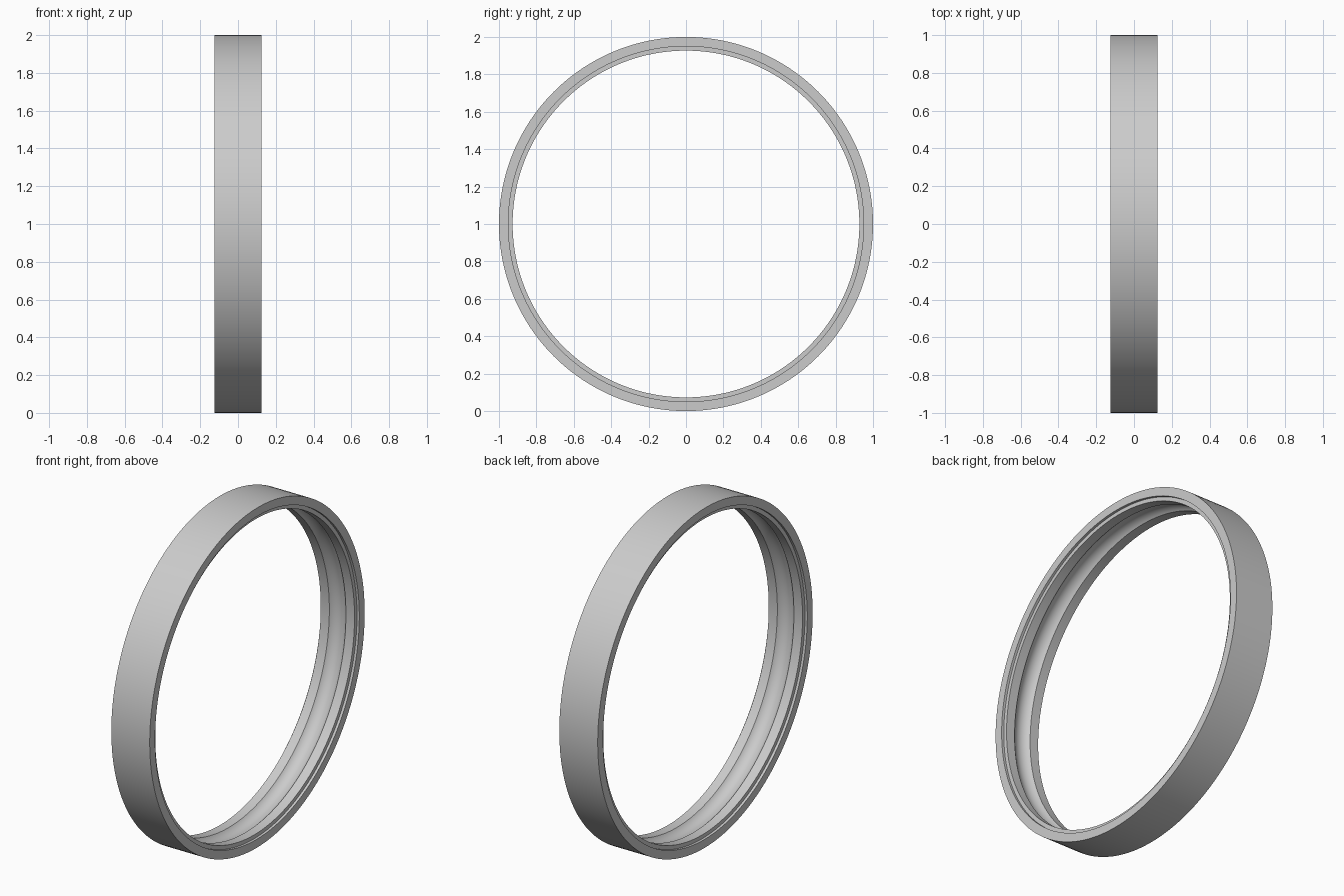
import bpy, bmesh, math
from mathutils import Matrix, Vector

cube = bpy.data.objects.get("Cube")
if cube:
    bpy.data.objects.remove(cube, do_unlink=True)

OUTER, BORE, RECESS = 1.0, 0.927, 0.95   # radii
HALF, STEP, GROOVE = 0.125, 0.11, 0.054  # half widths along the axis
DEPTH = 0.026                            # depth of the rounded groove
SEGMENTS, ARC_STEPS = 192, 16

# Plain grey metal
steel = bpy.data.materials.new("grey metal")
steel.use_nodes = True
grey = (0.6, 0.6, 0.6, 1)
steel.diffuse_color = grey
steel.node_tree.nodes["Principled BSDF"].inputs["Base Color"].default_value = grey

# Rounded groove as a circular arc across the bore
arc_radius = (GROOVE ** 2 + DEPTH ** 2) / (2 * DEPTH)
arc_angle = math.asin(GROOVE / arc_radius)
groove = []
for i in range(ARC_STEPS + 1):
    a = arc_angle * (1 - 2 * i / ARC_STEPS)
    groove.append((arc_radius * math.sin(a),
                   BORE + DEPTH - arc_radius * (1 - math.cos(a))))

# Half section: outer wall, end face, shallow recess, land; mirrored on the far end
side = [(HALF, OUTER), (HALF, RECESS), (STEP, RECESS), (STEP, BORE)]
section = side + groove + [(-x, r) for x, r in reversed(side)]

# Revolve the section about the x axis
bm = bmesh.new()
rings = []
for s in range(SEGMENTS):
    turn = Matrix.Rotation(2 * math.pi * s / SEGMENTS, 3, "X")
    rings.append([bm.verts.new(turn @ Vector((x, 0, r)) + Vector((0, 0, OUTER)))
                  for x, r in section])
count = len(section)
for s in range(SEGMENTS):
    here, after = rings[s], rings[(s + 1) % SEGMENTS]
    for k in range(count):
        n = (k + 1) % count
        bm.faces.new((here[k], here[n], after[n], after[k]))
bmesh.ops.recalc_face_normals(bm, faces=bm.faces)

mesh = bpy.data.meshes.new("grooved_ring")
bm.to_mesh(mesh)
bm.free()
mesh.materials.append(steel)
ring = bpy.data.objects.new("grooved_ring", mesh)
bpy.context.collection.objects.link(ring)

# Smooth curved walls, sharp rims
bpy.ops.object.select_all(action="DESELECT")
ring.select_set(True)
bpy.context.view_layer.objects.active = ring
bpy.ops.object.shade_smooth_by_angle(angle=math.radians(30))
